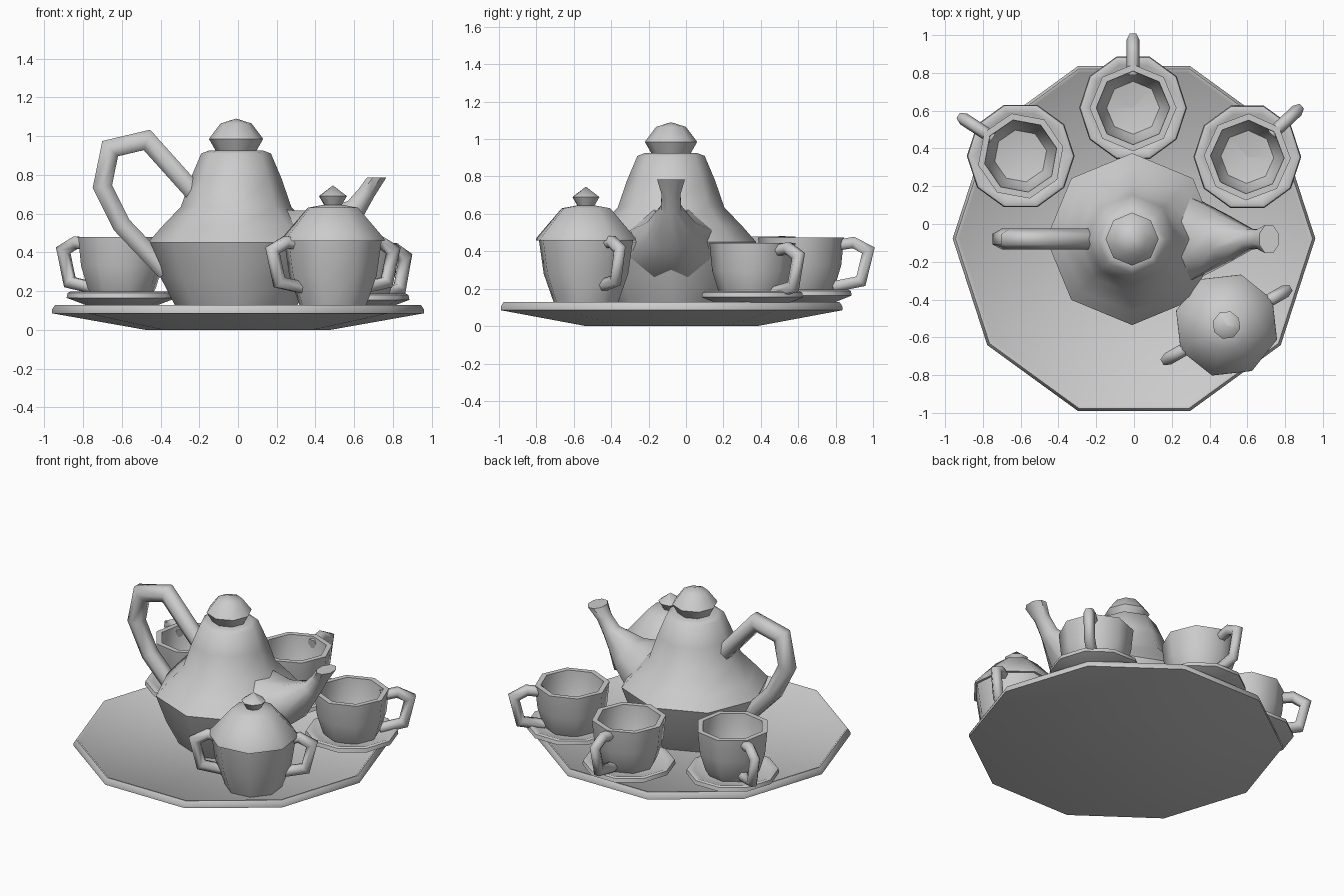
import bpy, bmesh, math
from mathutils import Vector, Matrix

if "Cube" in bpy.data.objects:
    bpy.data.objects.remove(bpy.data.objects["Cube"])

grey = bpy.data.materials.new("porcelain grey")
grey.use_nodes = True
tone = (0.6, 0.6, 0.6, 1)
grey.diffuse_color = tone
grey.node_tree.nodes["Principled BSDF"].inputs["Base Color"].default_value = tone


def finish(name, bm, loc=(0, 0, 0), turn=0, sharp=50):
    bmesh.ops.recalc_face_normals(bm, faces=bm.faces)
    mesh = bpy.data.meshes.new(name)
    bm.to_mesh(mesh)
    bm.free()
    mesh.materials.append(grey)
    obj = bpy.data.objects.new(name, mesh)
    bpy.context.collection.objects.link(obj)
    obj.location = loc
    obj.rotation_euler.z = math.radians(turn)
    bpy.ops.object.select_all(action="DESELECT")
    obj.select_set(True)
    bpy.context.view_layer.objects.active = obj
    bpy.ops.object.shade_smooth_by_angle(angle=math.radians(sharp))
    return obj


def loft(bm, rings):
    """Skin a list of point rings and cap both ends."""
    rows = [[bm.verts.new(p) for p in ring] for ring in rings]
    n = len(rows[0])
    for a, b in zip(rows, rows[1:]):
        for i in range(n):
            j = (i + 1) % n
            bm.faces.new((a[i], a[j], b[j], b[i]))
    bm.faces.new(rows[0][::-1])
    bm.faces.new(rows[-1])


def lathe(name, profile, sides, loc, turn=0):
    """Revolve (radius, height) points; a tiny end radius closes to a tip."""
    bm = bmesh.new()
    steps = [2 * math.pi * i / sides for i in range(sides)]
    loft(bm, [[(r * math.cos(a), r * math.sin(a), z) for a in steps] for r, z in profile])
    bmesh.ops.remove_doubles(bm, verts=bm.verts, dist=0.0015)
    return finish(name, bm, loc, turn)


def tube(name, path, radius, loc, turn=0, sides=6):
    """Sweep a polygon along an (x, z) path with mitred bends."""
    bm = bmesh.new()
    pts = [Vector((x, 0, z)) for x, z in path]
    rings = []
    for i, p in enumerate(pts):
        before = (p - pts[i - 1]).normalized() if i else None
        after = (pts[i + 1] - p).normalized() if i < len(pts) - 1 else None
        t = ((before or after) + (after or before)).normalized()
        stretch = 1 / max(0.6, t.dot(before or after))
        across = Vector((0, 1, 0)).cross(t) * stretch
        ring = []
        for k in range(sides):
            a = 2 * math.pi * (k + 0.5) / sides
            ring.append(p + radius * (across * math.cos(a) + Vector((0, 1, 0)) * math.sin(a)))
        rings.append(ring)
    loft(bm, rings)
    return finish(name, bm, loc, turn, 62)


# Tray
lathe("tray", [(0.48, 0), (0.96, 0.085), (0.96, 0.105), (0.945, 0.128),
               (0.935, 0.128), (0.925, 0.118)], 10, (0, -0.077, 0))

# Teapot body and lid
pot = (-0.01, -0.08, 0)
lathe("teapot_body", [(0.31, 0.115), (0.39, 0.27), (0.455, 0.45), (0.385, 0.53), (0.285, 0.635),
                      (0.235, 0.78), (0.18, 0.91), (0.14, 0.925)], 8, pot)
lathe("teapot_knob", [(0.1, 0.915), (0.14, 0.985), (0.08, 1.065), (0.001, 1.09)], 8, pot)

# Teapot handle
tube("teapot_handle", [(-0.2, 0.69), (-0.46, 0.98), (-0.65, 0.935), (-0.69, 0.74),
                       (-0.59, 0.54), (-0.36, 0.3)], 0.055, pot)

# Teapot spout: flared sections of (x, z, half width, half depth, lean)
bm = bmesh.new()
sections = []
for x, z, wide, deep, lean in [(0.2, 0.42, 0.25, 0.21, 5), (0.32, 0.44, 0.22, 0.18, 10),
                               (0.48, 0.51, 0.13, 0.12, 30), (0.62, 0.63, 0.055, 0.055, 50),
                               (0.675, 0.71, 0.05, 0.045, 65), (0.725, 0.785, 0.075, 0.05, 90)]:
    lean = math.radians(lean)
    ring = []
    for k in range(8):
        a = 2 * math.pi * (k + 0.5) / 8
        up = deep * 1.08 * math.cos(a)
        ring.append((x - up * math.sin(lean), wide * 1.08 * math.sin(a), z + up * math.cos(lean)))
    sections.append(ring)
loft(bm, sections)
finish("teapot_spout", bm, pot)

# Small handle shared by the cups and the sugar bowl
ear = [(0.18, 0.435), (0.28, 0.452), (0.36, 0.41), (0.32, 0.245), (0.17, 0.215)]

# Three cups on saucers
for side, x, y, aim, drop in [("left", 0.6, 0.355, 43, -0.035),
                              ("back", -0.005, 0.615, 90, -0.005),
                              ("right", -0.6, 0.36, 147, 0)]:
    lathe(side + "_saucer", [(0.16, 0.118), (0.285, 0.165), (0.28, 0.19), (0.265, 0.197),
                             (0.235, 0.185), (0.16, 0.17)], 10, (x, y, drop * 0.3))
    lathe(side + "_cup", [(0.15, 0.165), (0.18, 0.215), (0.215, 0.33), (0.23, 0.48), (0.195, 0.48),
                          (0.185, 0.34), (0.14, 0.24), (0.001, 0.215)], 8, (x, y, drop), aim)
    tube(side + "_cup_handle", ear, 0.034, (x, y, drop), aim)

# Sugar bowl with lid and two handles
bowl = (0.49, -0.535, 0)
lathe("sugar_bowl", [(0.175, 0.115), (0.235, 0.28), (0.262, 0.462)], 8, bowl, 29)
lathe("sugar_lid", [(0.278, 0.458), (0.275, 0.472), (0.135, 0.63), (0.05, 0.645)], 8, bowl, 29)
lathe("sugar_knob", [(0.045, 0.64), (0.075, 0.69), (0.001, 0.745)], 8, bowl, 29)
for side, aim in [("left", 30), ("right", 210)]:
    tube(side + "_sugar_handle", ear, 0.034, bowl, aim)
